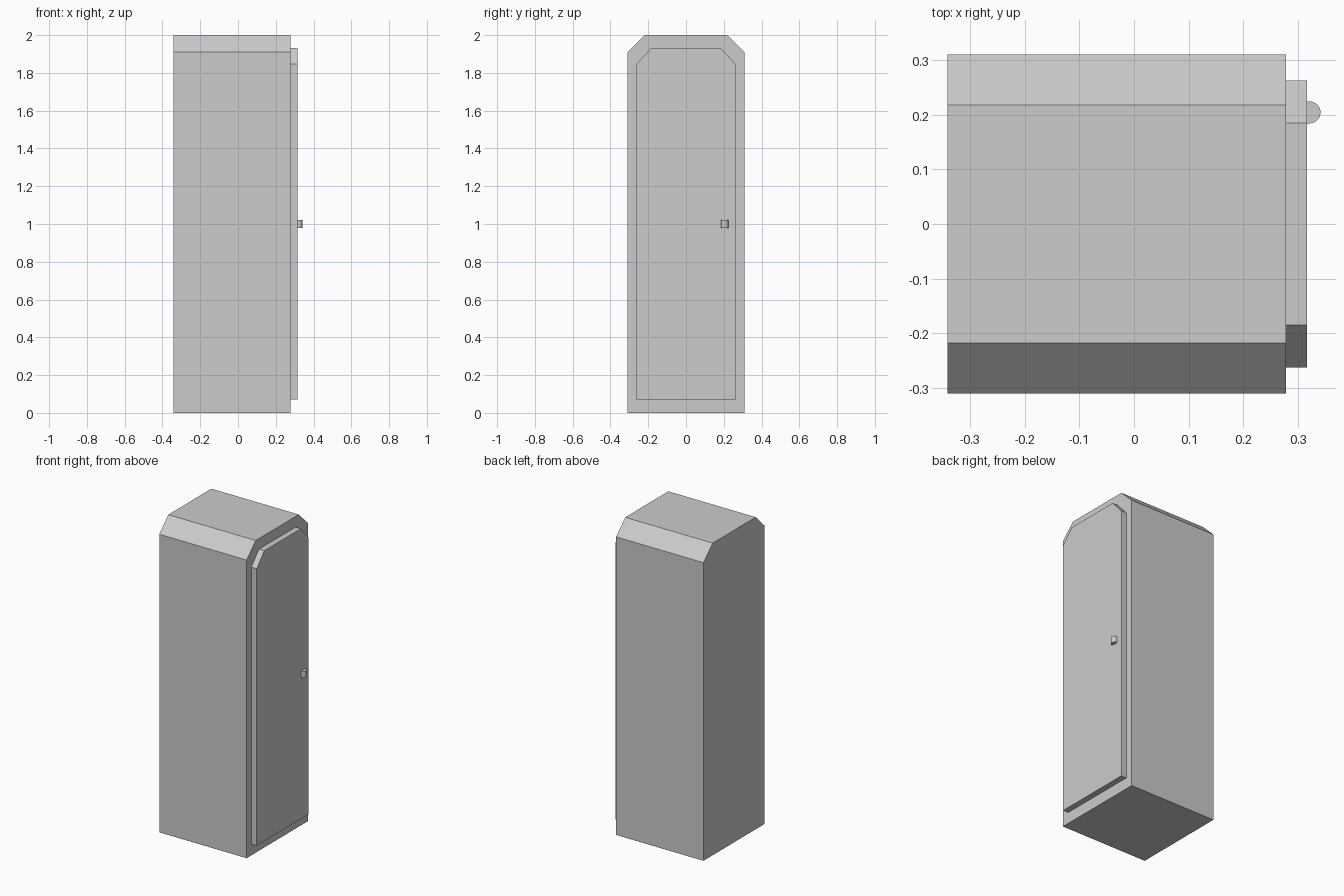
import bpy, bmesh, math
from mathutils import Vector

if "Cube" in bpy.data.objects:
    bpy.data.objects.remove(bpy.data.objects["Cube"])


def prism(name, profile, offset):
    """Extrude a closed 3D profile along an offset vector."""
    bm = bmesh.new()
    face = bm.faces.new([bm.verts.new(p) for p in profile])
    ext = bmesh.ops.extrude_face_region(bm, geom=[face], use_keep_orig=True)
    moved = [g for g in ext["geom"] if isinstance(g, bmesh.types.BMVert)]
    bmesh.ops.translate(bm, verts=moved, vec=Vector(offset))
    bmesh.ops.recalc_face_normals(bm, faces=bm.faces)
    mesh = bpy.data.meshes.new(name)
    bm.to_mesh(mesh)
    bm.free()
    obj = bpy.data.objects.new(name, mesh)
    bpy.context.collection.objects.link(obj)
    return obj


def chamfered_panel(name, x0, x1, half_w, top_half_w, z0, shoulder, z1):
    """Upright slab with its two upper corners cut off."""
    right = [(half_w, z0), (half_w, shoulder), (top_half_w, z1)]
    left = [(-y, z) for y, z in reversed(right)]
    return prism(name, [(x0, y, z) for y, z in right + left], (x1 - x0, 0, 0))


# Cabinet body and the raised door on its +x side
chamfered_panel("cabinet_body", -0.341, 0.278, 0.31, 0.218, 0.0, 1.91, 2.0)
chamfered_panel("door", 0.278, 0.316, 0.262, 0.185, 0.072, 1.846, 1.932)

# Door knob: short upright D-shaped bar with a rounded front
r, cx, cy, n = 0.02, 0.321, 0.204, 16
arc = [(cx + r * math.cos(a), cy + r * math.sin(a), 0.98)
       for a in (math.pi * (i / n - 0.5) for i in range(n + 1))]
knob = prism("door_knob", [(0.316, cy - r, 0.98)] + arc + [(0.316, cy + r, 0.98)],
             (0, 0, 0.04))

# Smooth only the rounded front of the knob
bpy.context.view_layer.objects.active = knob
knob.select_set(True)
bpy.ops.object.shade_smooth_by_angle(angle=math.radians(30))
